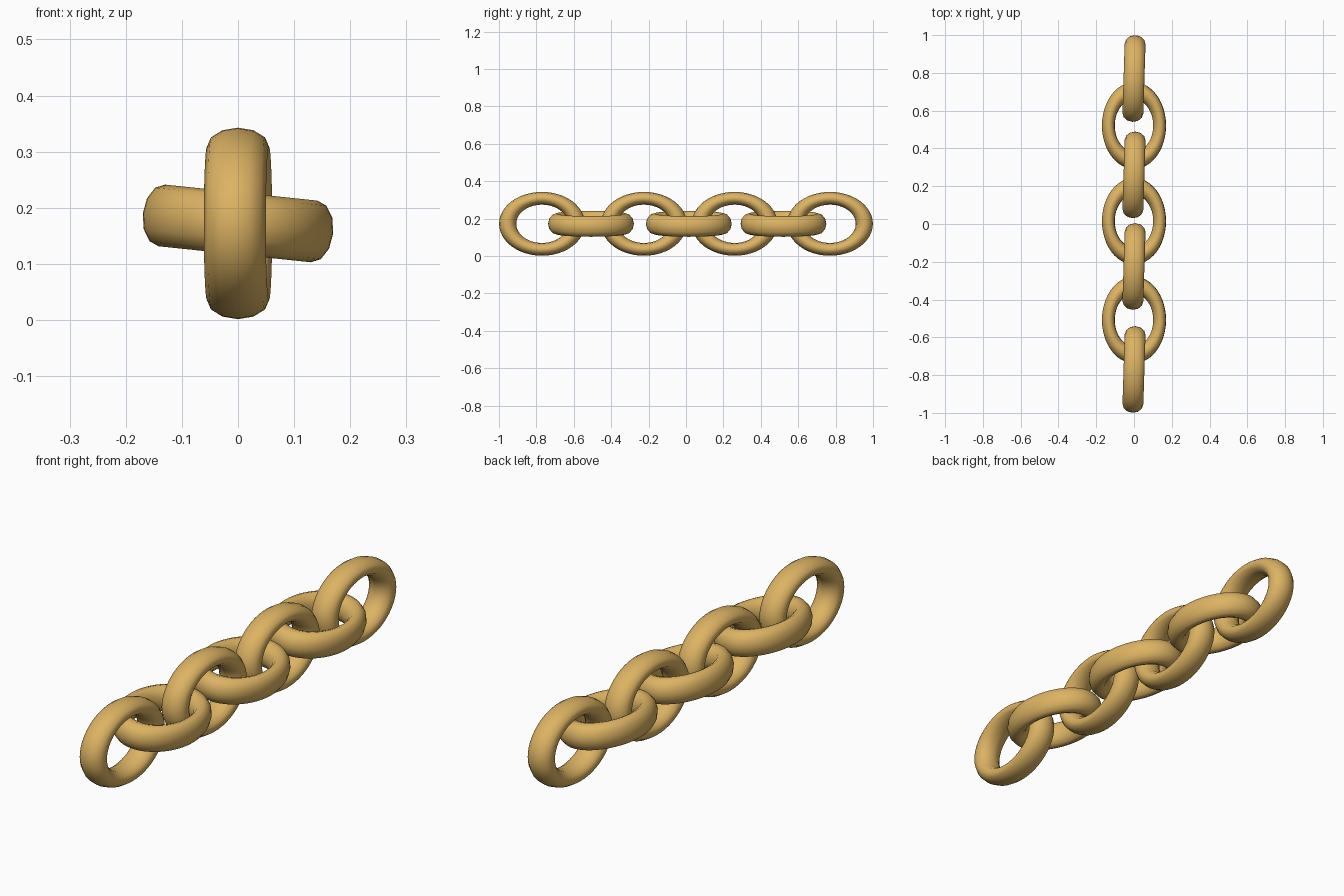
import bpy
from math import radians

if "Cube" in bpy.data.objects:
    bpy.data.objects.remove(bpy.data.objects["Cube"])

gold = bpy.data.materials.new("warm_gold")
gold.diffuse_color = (0.72, 0.45, 0.125, 1)
gold.use_nodes = True
gold.node_tree.nodes["Principled BSDF"].inputs["Base Color"].default_value = gold.diffuse_color


def link(name, y, rotation):
    """Oval chain link: a stretched torus, long along y, flat in its local xy plane."""
    bpy.ops.mesh.primitive_torus_add(major_segments=48, minor_segments=12,
                                     major_radius=1, minor_radius=0.25)
    ob = bpy.context.object
    ob.name = name
    ob.scale = (0.1365, 0.1835, 0.221)
    bpy.ops.object.transform_apply(location=False, rotation=False, scale=True)
    ob.rotation_euler = [radians(a) for a in rotation]
    ob.location = (0, y, 0.172)
    ob.data.materials.append(gold)
    bpy.ops.object.shade_smooth()


# upright links, slightly turned about z
for i, y in enumerate((-0.77, -0.225, 0.26, 0.77)):
    link(f"upright_link_{i + 1}", y, (0, 90, -1.8))

# flat links, tilted with the left side higher
for i, y in enumerate((-0.508, 0.015, 0.521)):
    link(f"flat_link_{i + 1}", y, (0, 6, 0))
